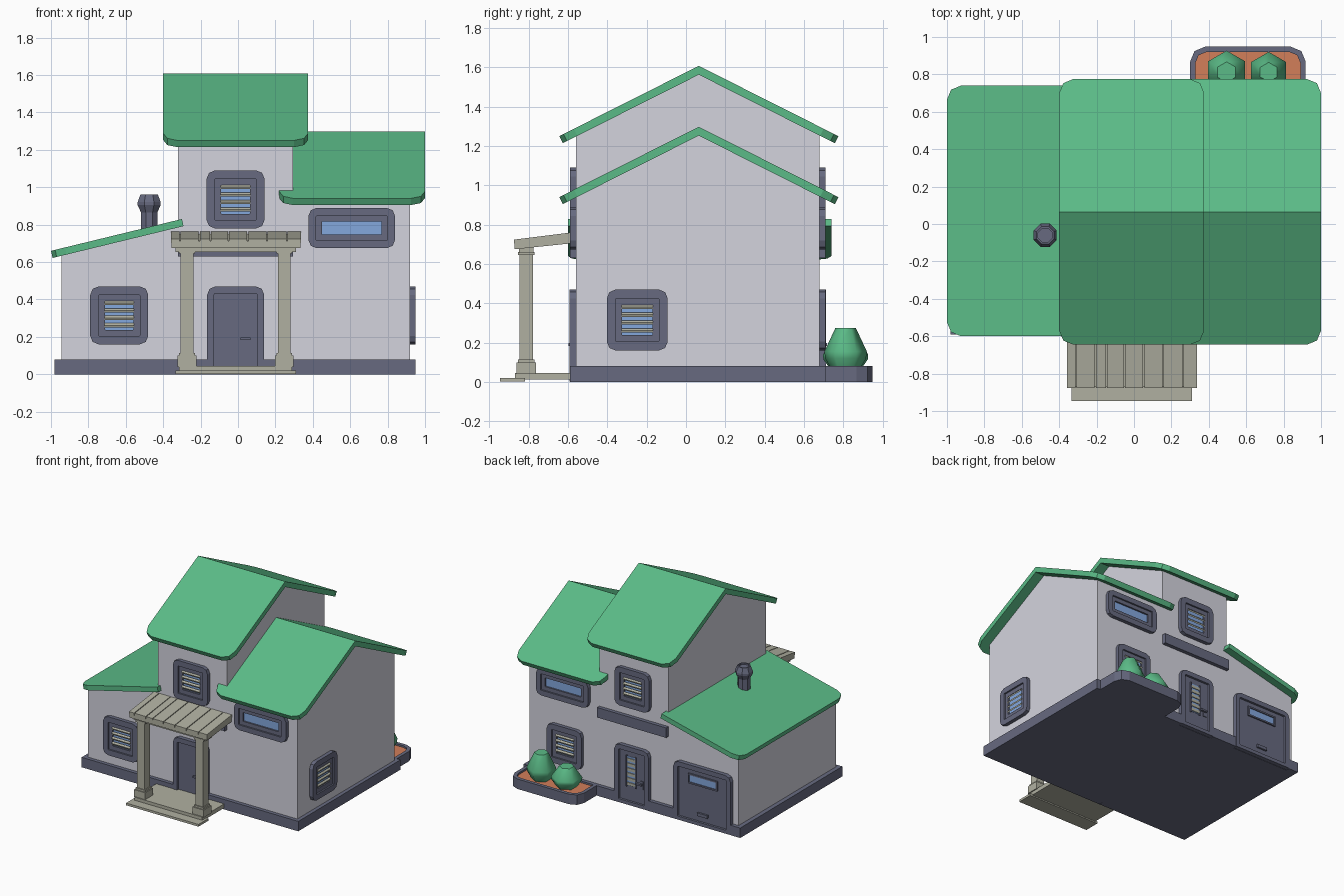
import bpy, bmesh, math
from mathutils import Vector

if "Cube" in bpy.data.objects:
    bpy.data.objects.remove(bpy.data.objects["Cube"])


def material(name, r, g, b):
    m = bpy.data.materials.new(name)
    lin = [((c / 255 + 0.055) / 1.055) ** 2.4 for c in (r, g, b)]
    m.diffuse_color = (*lin, 1)
    m.use_nodes = True
    m.node_tree.nodes["Principled BSDF"].inputs["Base Color"].default_value = m.diffuse_color
    return m


WALL = material("pale_grey_wall", 212, 212, 222)
SLATE = material("slate_trim", 103, 106, 128)
GREEN = material("green", 91, 187, 135)
STONE = material("porch_stone", 176, 176, 161)
GLASS = material("blue_glass", 132, 168, 222)
SOIL = material("orange_soil", 210, 126, 90)

FRONT, BACK, RIGHT = -0.56, 0.68, 0.92
# Maps (u, height, outward distance) onto each side of the house
SIDES = {
    "front": lambda u, v, d: (u, FRONT - d, v),
    "back": lambda u, v, d: (u, BACK + d, v),
    "right": lambda u, v, d: (RIGHT + d, u, v),
    "top": lambda u, v, d: (u, v, d),
}


def finish(name, bm, mats, smooth=False):
    bmesh.ops.recalc_face_normals(bm, faces=bm.faces)
    me = bpy.data.meshes.new(name)
    bm.to_mesh(me)
    bm.free()
    for m in mats:
        me.materials.append(m)
    if smooth:
        for p in me.polygons:
            p.use_smooth = True
    ob = bpy.data.objects.new(name, me)
    bpy.context.collection.objects.link(ob)
    return ob


def skin(bm, loops, mats=None):
    """Closed shell through equal-length loops; mats gives one index per band, then the cap."""
    rows = [[bm.verts.new(p) for p in lp] for lp in loops]
    n = len(rows[0])
    mats = mats or [0] * len(loops)
    for k, (a, b) in enumerate(zip(rows, rows[1:])):
        for i in range(n):
            j = (i + 1) % n
            bm.faces.new((a[i], a[j], b[j], b[i])).material_index = mats[k]
    bm.faces.new(rows[0][::-1])
    bm.faces.new(rows[-1]).material_index = mats[-1]


def rounded(u0, u1, v0, v1, r, r_low=None):
    """Rectangle outline with two-step round corners; r_low is for the v0 corners."""
    low = r if r_low is None else r_low
    pts = []
    for cu, cv, a, q in ((u0, v0, 180, low), (u1, v0, 270, low), (u1, v1, 0, r), (u0, v1, 90, r)):
        ox = cu + (q if cu == u0 else -q)
        oy = cv + (q if cv == v0 else -q)
        for s in range(3):
            t = math.radians(a + 45 * s)
            pts.append((ox + q * math.cos(t), oy + q * math.sin(t)))
    return pts


def prism(name, mat, loop, shift):
    bm = bmesh.new()
    s = Vector(shift)
    skin(bm, [loop, [Vector(p) + s for p in loop]])
    return finish(name, bm, [mat])


def box(name, mat, x, y, z):
    return prism(name, mat, [(x[0], y[0], z[0]), (x[1], y[0], z[0]), (x[1], y[1], z[0]), (x[0], y[1], z[0])],
                 (0, 0, z[1] - z[0]))


def side_box(name, mat, side, u, v, d):
    f = SIDES[side]
    a, b = f(u[0], v[0], d[0]), f(u[1], v[1], d[1])
    return box(name, mat, *[sorted(p) for p in zip(a, b)])


def stepped(name, side, steps, mats, idx):
    """Stacked outlines: each step is (u0, u1, v0, v1, corner, low corner, distance)."""
    bm = bmesh.new()
    skin(bm, [[SIDES[side](u, v, s[6]) for u, v in rounded(*s[:6])] for s in steps], idx)
    return finish(name, bm, mats)


def lathe(name, mat, cx, cy, profile, n, turn, smooth):
    bm = bmesh.new()
    skin(bm, [[(cx + r * math.cos(turn + i * math.tau / n), cy + r * math.sin(turn + i * math.tau / n), z)
               for i in range(n)] for r, z in profile])
    ob = finish(name, bm, [mat], smooth)
    if smooth:
        ob.data.polygons[n * (len(profile) - 1)].use_smooth = False
        ob.data.polygons[n * (len(profile) - 1) + 1].use_smooth = False


def window(name, side, cu, cv, hu, hv, slats=True):
    g, e = (0.045, 0.078) if slats else (0.042, 0.073)
    steps = [(cu - hu + k, cu + hu - k, cv - hv + k, cv + hv - k, r, r, d) for k, r, d in (
        (0, 0.045, -0.01), (0, 0.045, 0.03), (g, 0.004, 0.03), (g, 0.004, 0.017),
        (e, 0.003, 0.017), (e, 0.003, 0.004))]
    stepped(name, side, steps, [SLATE, GLASS], [0, 0, 0, 0, 0, 1])
    if slats:
        w, f = hu - e + 0.003, SIDES[side]
        for i in range(4):
            z = cv - 0.056 + i * 0.04
            loop = [f(cu - w, z - 0.008, 0.022), f(cu - w, z + 0.003, 0.026),
                    f(cu - w, z + 0.014, 0.014), f(cu - w, z + 0.003, 0.01)]
            prism(name + "_slat", STONE, loop, Vector(f(cu + w, 0, 0)) - Vector(f(cu - w, 0, 0)))


def door(name, side, u0, u1, top):
    steps = [(u0 + k, u1 - k, lo, top - k, r, 0.002, d) for k, lo, r, d in (
        (0, 0.002, 0.045, -0.01), (0, 0.002, 0.045, 0.033), (0.038, 0.03, 0.006, 0.033), (0.038, 0.03, 0.006, 0.015))]
    stepped(name, side, steps, [SLATE], [0] * 4)


# Foundation slab with notches for the doors
notch = lambda a, b, y, w: [(a, y), (a, w), (b, w), (b, y)]
outline = ([(-0.98, -0.59)] + notch(-0.165, 0.14, -0.59, FRONT) + [(0.95, -0.59), (0.95, 0.71)]
           + notch(0.14, -0.165, 0.71, BACK) + notch(-0.385, -0.895, 0.71, BACK) + [(-0.98, 0.71)])
prism("foundation", SLATE, [(x, y, 0) for x, y in outline], (0, 0, 0.08))

# Walls
SLOPE, RIDGE = 0.5035, 0.065


def gable_walls(name, x0, x1, peak):
    eave = peak - (BACK - RIDGE) * SLOPE
    loop = [(x0, y, z) for y, z in ((FRONT, 0.02), (BACK, 0.02), (BACK, eave), (RIDGE, peak), (FRONT, eave))]
    prism(name, WALL, loop, (x1 - x0, 0, 0))


gable_walls("centre_walls", -0.32, 0.295, 1.57)
gable_walls("right_wing_walls", 0.28, RIGHT, 1.26)
prism("left_wing_walls", WALL, [(-0.945, FRONT, 0.02), (-0.31, FRONT, 0.02), (-0.31, FRONT, 0.80),
                               (-0.945, FRONT, 0.645)], (0, BACK - FRONT, 0))


# Gable roofs: two thin slabs with rounded eave corners, mitred at the ridge
def gable_roof(name, x0, x1, peak):
    bm = bmesh.new()
    for s in (-1, 1):
        plan = rounded(x0, x1, 0, 0.71, 0.075, 0)
        plan = [plan[0], plan[3]] + plan[6:]
        top = [(x, RIDGE + s * v, peak - v * SLOPE) for x, v in plan]
        low = [(x, y - s * (0.018 if v > 0 else 0), z - (0.036 if v > 0 else 0.045))
               for (x, y, z), (_, v) in zip(top, plan)]
        skin(bm, [low, top])
    finish(name, bm, [GREEN])


gable_roof("centre_roof", -0.40, 0.375, 1.608)
gable_roof("right_wing_roof", 0.22, 1.0, 1.298)

# Lean-to roof on the left wing, rounded on its outer corners
lean = rounded(-0.60, 0.74, 0.30, 1.0, 0.075, 0)
lean = [lean[0], lean[3]] + lean[6:]
prism("left_wing_roof", GREEN, [(-v, y, 0.66 + (1 - v) * 0.243) for y, v in lean], (0.009, 0, -0.038))

# Chimney
lathe("chimney", SLATE, -0.475, -0.06, [(0.047, 0.7), (0.047, 0.865), (0.067, 0.905), (0.067, 0.92),
                                        (0.05, 0.962), (0.04, 0.962), (0.04, 0.95)], 8, math.pi / 8, False)

# Windows
window("left_front_window", "front", -0.635, 0.315, 0.155, 0.155)
window("right_side_window", "right", -0.248, 0.315, 0.155, 0.155)
window("planter_window", "back", 0.59, 0.315, 0.155, 0.155)
for side in ("front", "back"):
    window(side + "_upper_window", side, -0.013, 0.935, 0.155, 0.155)
    window(side + "_wide_window", side, 0.608, 0.782, 0.232, 0.108, False)
    side_box(side + "_wall_beam", SLATE, side, (-0.32, 0.295), (0.63, 0.71), (-0.01, 0.03))

# Doors with handles
door("front_door", "front", -0.165, 0.14, 0.47)
door("back_door", "back", -0.165, 0.14, 0.47)
door("garage_door", "back", -0.895, -0.385, 0.47)
for side, u, s in (("front", 0.058, -1), ("back", -0.095, 1)):
    side_box(side + "_handle_plate", SLATE, side, (u - 0.014, u + 0.014), (0.15, 0.215), (0.01, 0.021))
    side_box(side + "_handle_lever", SLATE, side, sorted((u + 0.008 * -s, u + 0.045 * s)), (0.183, 0.197), (0.02, 0.038))
side_box("back_door_pane", GLASS, "back", (-0.04, 0.035), (0.15, 0.385), (0.01, 0.018))
for u in (-0.047, 0.035):
    side_box("back_door_pane_edge", SLATE, "back", (u, u + 0.008), (0.142, 0.393), (0.01, 0.026))
for i in range(6):
    side_box("back_door_slat", STONE, "back", (-0.038, 0.033), (0.155 + i * 0.039, 0.177 + i * 0.039), (0.01, 0.024))
stepped("garage_window", "back", [(-0.77 + k, -0.51 - k, 0.315 + k, 0.395 - k, 0.002, 0.002, d) for k, d in (
    (0, 0.01), (0, 0.026), (0.012, 0.026), (0.012, 0.018))], [SLATE, GLASS], [0, 0, 0, 1])
side_box("garage_handle", SLATE, "back", (-0.685, -0.595), (0.075, 0.1), (0.01, 0.03))

# Porch floor, step and posts
box("porch_floor", STONE, (-0.315, 0.29), (-0.87, -0.555), (0.012, 0.045))
box("porch_step", STONE, (-0.335, 0.31), (-0.945, -0.82), (0.002, 0.02))
for x in (-0.273, 0.248):
    c = -0.812
    for part, h, z in (("base", 0.05, (0.04, 0.1)), ("collar", 0.042, (0.1, 0.115)),
                       ("shaft", 0.034, (0.115, 0.65)), ("cap", 0.042, (0.645, 0.662))):
        box("porch_post_" + part, STONE, (x - h, x + h), (c - h, c + h), z)
box("porch_beam", STONE, (-0.335, 0.31), (-0.85, -0.775), (0.655, 0.685))

# Porch roof: sloping slab covered with planks
prism("porch_roof", STONE, [(-0.355, -0.872, 0.675), (-0.355, -0.872, 0.712), (-0.355, -0.555, 0.751),
                            (-0.355, -0.555, 0.708)], (0.69, 0, 0))
edges = [-0.36, -0.31, -0.207, -0.147, -0.05, 0.052, 0.155, 0.262, 0.34]
for a, b in zip(edges, edges[1:]):
    prism("porch_roof_plank", STONE, [(a + 0.003, -0.876, 0.703), (a + 0.003, -0.876, 0.724),
                                      (a + 0.003, -0.555, 0.764), (a + 0.003, -0.555, 0.743)], (b - a - 0.006, 0, 0))

# Planter with soil and two bushes
stepped("planter", "top", [(0.30 + k, 0.918 - k, 0.60, 0.948 - k, r, 0.002, d) for k, r, d in (
    (0, 0.08, 0.0), (0, 0.08, 0.08), (0.028, 0.06, 0.08), (0.028, 0.06, 0.066))], [SLATE, SOIL], [0, 0, 0, 1])
lathe("tall_bush", GREEN, 0.72, 0.812, [(0.07, 0.06), (0.104, 0.12), (0.108, 0.155), (0.052, 0.275)], 6, math.pi / 6, True)
lathe("short_bush", GREEN, 0.495, 0.812, [(0.075, 0.06), (0.113, 0.115), (0.115, 0.14), (0.055, 0.225)], 6, math.pi / 6, True)
